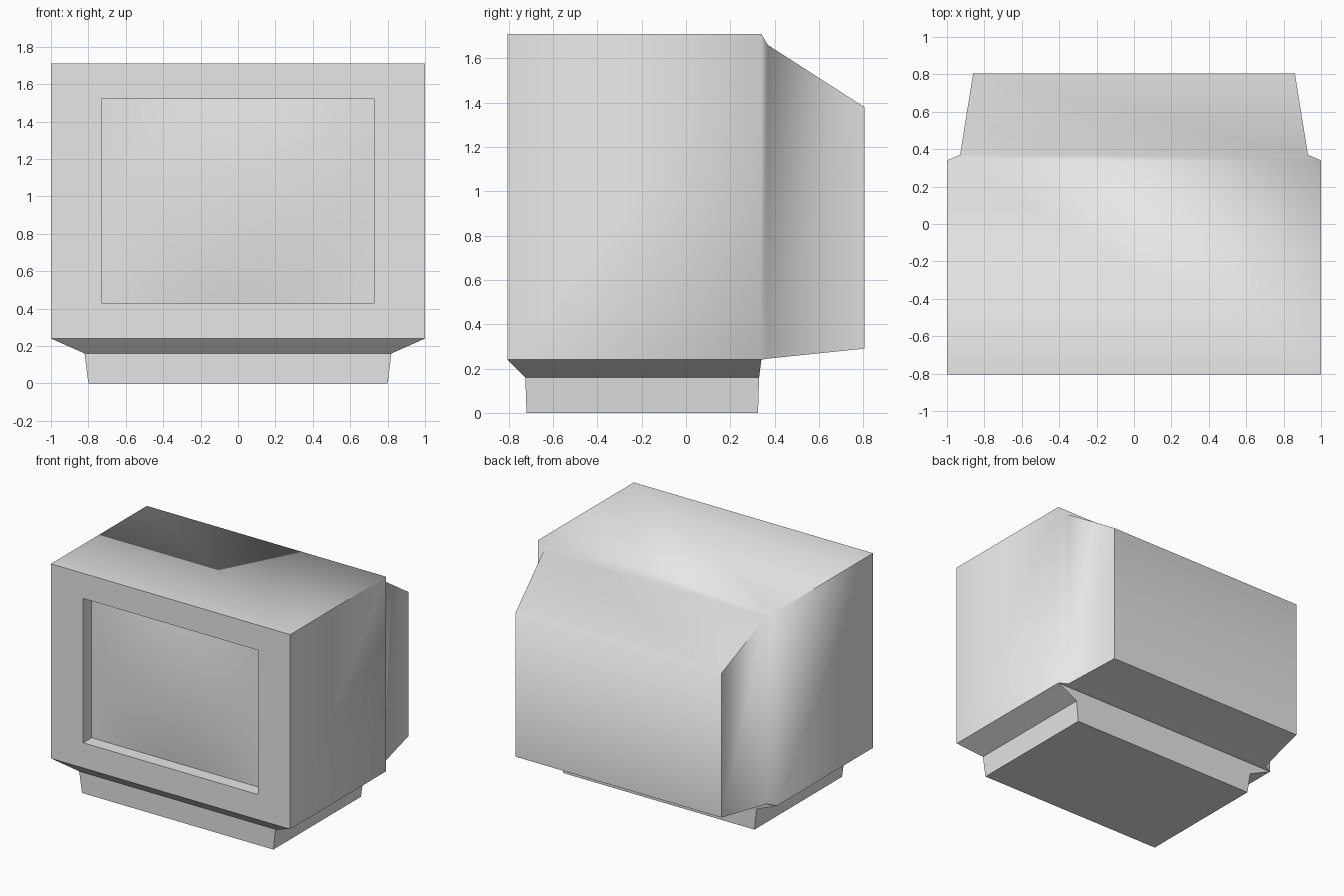
import bpy, bmesh, math

cube = bpy.data.objects.get("Cube")
if cube:
    bpy.data.objects.remove(cube, do_unlink=True)

grey = bpy.data.materials.new("light_grey_plastic")
grey.use_nodes = True
grey.diffuse_color = (0.8, 0.8, 0.8, 1)
grey.node_tree.nodes["Principled BSDF"].inputs["Base Color"].default_value = (0.8, 0.8, 0.8, 1)


def finish(name, bm, angle):
    bmesh.ops.recalc_face_normals(bm, faces=bm.faces)
    mesh = bpy.data.meshes.new(name)
    bm.to_mesh(mesh)
    bm.free()
    ob = bpy.data.objects.new(name, mesh)
    bpy.context.collection.objects.link(ob)
    mesh.materials.append(grey)
    bpy.ops.object.select_all(action="DESELECT")
    ob.select_set(True)
    bpy.context.view_layer.objects.active = ob
    bpy.ops.object.shade_smooth_by_angle(angle=math.radians(angle))
    return ob


def loft(bm, rings):
    """Join successive four-point rings with quads."""
    loops = [[bm.verts.new(p) for p in ring] for ring in rings]
    for a, b in zip(loops, loops[1:]):
        for i in range(4):
            j = (i + 1) % 4
            bm.faces.new((a[i], a[j], b[j], b[i]))
    return loops


def upright(x, y, z0, z1):
    return [(-x, y, z0), (x, y, z0), (x, y, z1), (-x, y, z1)]


def level(x, y0, y1, z):
    return [(-x, y0, z), (x, y0, z), (x, y1, z), (-x, y1, z)]


# Casing: screen recess, front frame, box, stepped neck and tapered back
FRONT, RECESS = -0.805, -0.705
bm = bmesh.new()
loops = loft(bm, [
    upright(0.73, RECESS, 0.43, 1.52),
    upright(0.73, FRONT, 0.43, 1.52),
    upright(1.0, FRONT, 0.24, 1.71),
    upright(1.0, 0.34, 0.24, 1.71),
    upright(0.93, 0.37, 0.245, 1.66),
    upright(0.86, 0.805, 0.29, 1.38),
])
bm.faces.new(loops[-1])
finish("casing", bm, 70)

# Gently bulging screen glass
bm = bmesh.new()
bmesh.ops.create_grid(bm, x_segments=12, y_segments=12, size=1)
for v in bm.verts:
    u, w = v.co.x, v.co.y
    bulge = 0.04 * (1 - u * u) * (1 - w * w)
    v.co = (0.73 * u, RECESS - bulge, 0.975 + 0.545 * w)
screen = finish("screen", bm, 30)
if screen.data.polygons[0].normal.y > 0:
    screen.data.flip_normals()

# Sloping underside of the casing
bm = bmesh.new()
loft(bm, [level(1.0, FRONT, 0.34, 0.24), level(0.82, -0.725, 0.33, 0.16)])
finish("underside", bm, 30)

# Foot
bm = bmesh.new()
loops = loft(bm, [level(0.82, -0.725, 0.33, 0.16), level(0.8, -0.72, 0.325, 0)])
bm.faces.new(loops[-1])
finish("foot", bm, 30)

# Open shells need their outward direction fixed by hand
for name in ("underside", "casing", "foot"):
    mesh = bpy.data.objects[name].data
    centre = sum((v.co.z for v in mesh.vertices)) / len(mesh.vertices)
    side = max(mesh.polygons, key=lambda p: p.center.x)
    if side.normal.x < 0:
        mesh.flip_normals()
